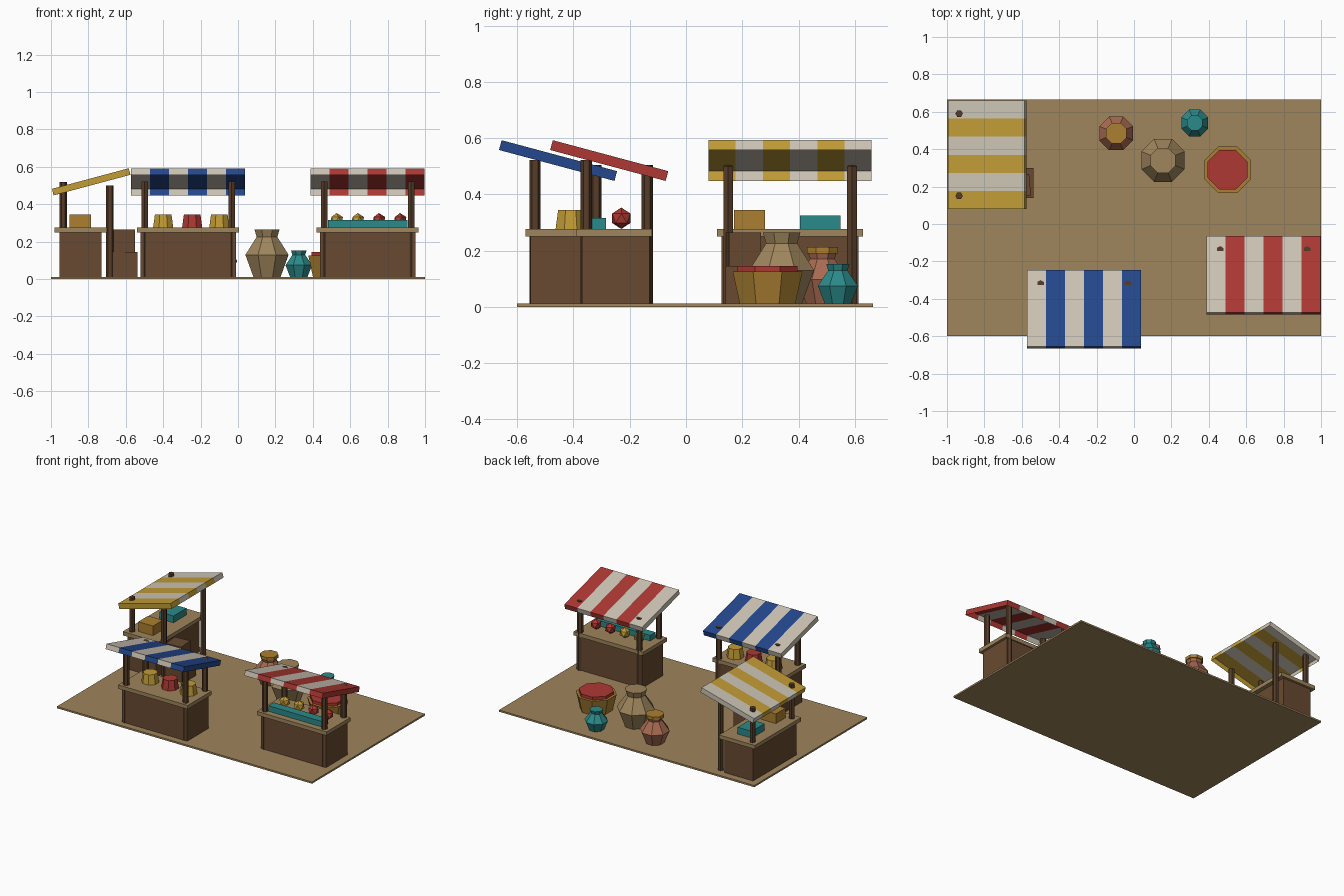
import bpy, bmesh
from math import radians, pi
from mathutils import Matrix, Vector

cube = bpy.data.objects.get("Cube")
if cube:
    bpy.data.objects.remove(cube, do_unlink=True)


def material(name, rgb):
    lin = [((c + 0.055) / 1.055) ** 2.4 for c in rgb] + [1]
    m = bpy.data.materials.new(name)
    m.use_nodes = True
    m.diffuse_color = lin
    m.node_tree.nodes["Principled BSDF"].inputs["Base Color"].default_value = lin
    return m


TAN = material("sandy tan", (0.62, 0.52, 0.36))
WOOD = material("brown wood", (0.41, 0.29, 0.19))
POST = material("dark wood", (0.34, 0.24, 0.16))
CREAM = material("cream cloth", (0.80, 0.77, 0.71))
YELLOW = material("golden yellow", (0.76, 0.61, 0.21))
BLUE = material("deep blue", (0.14, 0.28, 0.55))
RED = material("brick red", (0.68, 0.22, 0.20))
TEAL = material("teal", (0.17, 0.54, 0.54))
CLAY = material("terracotta", (0.66, 0.42, 0.32))
OCHRE = material("ochre", (0.67, 0.50, 0.19))


def finish(name, bm, mats, matrix=Matrix()):
    mesh = bpy.data.meshes.new(name)
    bm.to_mesh(mesh)
    bm.free()
    mesh.transform(matrix)
    for m in mats:
        mesh.materials.append(m)
    ob = bpy.data.objects.new(name, mesh)
    bpy.context.collection.objects.link(ob)
    return ob


def box(name, center, size, mat, matrix=Matrix(), turn=0):
    bm = bmesh.new()
    bmesh.ops.create_cube(bm, size=1)
    local = Matrix.Translation(center) @ Matrix.Rotation(radians(turn), 4, "Z") @ Matrix.Diagonal((*size, 1))
    return finish(name, bm, [mat], matrix @ local)


def span(name, lo, hi, mat, matrix=Matrix()):
    lo, hi = Vector(lo), Vector(hi)
    return box(name, (lo + hi) / 2, hi - lo, mat, matrix)


def lathe(name, place, profile, mat, sides=8, matrix=Matrix()):
    # stacked rings of (radius, height), closed at both ends
    bm = bmesh.new()
    rings = []
    for r, z in profile:
        spin = Matrix.Rotation(pi / sides, 4, "Z")
        rings.append([bm.verts.new(spin @ Matrix.Rotation(2 * pi * i / sides, 4, "Z") @ Vector((r, 0, z)))
                      for i in range(sides)])
    for a, b in zip(rings, rings[1:]):
        for i in range(sides):
            j = (i + 1) % sides
            bm.faces.new((a[i], a[j], b[j], b[i]))
    bm.faces.new(rings[0][::-1])
    bm.faces.new(rings[-1])
    return finish(name, bm, [mat], matrix @ Matrix.Translation(place))


def awning(name, width, y, cloth, matrix):
    # striped sheet with a rim all round, open underneath
    length, thick = 0.425, 0.036
    bm = bmesh.new()
    bmesh.ops.create_grid(bm, x_segments=6, y_segments=1, size=0.5)
    rim = [e for e in bm.edges if e.is_boundary]
    bmesh.ops.scale(bm, vec=(width, length, 1), verts=bm.verts)
    bmesh.ops.translate(bm, vec=(0, 0, thick / 2), verts=bm.verts)
    made = bmesh.ops.extrude_edge_only(bm, edges=rim)["geom"]
    bmesh.ops.translate(bm, vec=(0, 0, -thick), verts=[v for v in made if isinstance(v, bmesh.types.BMVert)])
    bmesh.ops.recalc_face_normals(bm, faces=bm.faces)
    top = max(bm.faces, key=lambda f: f.calc_center_median().z)
    if top.normal.z < 0:
        bmesh.ops.reverse_faces(bm, faces=bm.faces)
    for f in bm.faces:
        x = f.calc_center_median().x / width + 0.5
        f.material_index = min(max(int(x * 6), 0), 5) % 2
    tilt = Matrix.Translation((0, y, 0.52)) @ Matrix.Rotation(radians(-15), 4, "X")
    finish(name, bm, cloth, matrix @ tilt)


def stall(name, place, turn, width, depth, body, post_y, post_top, roof, roof_y, cloth):
    m = Matrix.Translation(place) @ Matrix.Rotation(radians(turn), 4, "Z")
    px = width / 2 - 0.04
    span(name + "_counter_body", (-width / 2 + 0.017, body[0], 0.002),
         (width / 2 - 0.017, body[1], 0.25), WOOD, m)
    span(name + "_counter_top", (-width / 2, -depth / 2, 0.25), (width / 2, depth / 2, 0.277), TAN, m)
    for y, top, end in zip(post_y, post_top, ("front", "back")):
        for x, side in ((-px, "right"), (px, "left")):
            lathe(f"{name}_{end}_{side}_post", (x, y, 0), [(0.02, 0.002), (0.02, top)], POST, 6, m)
    awning(name + "_awning", roof, roof_y, cloth, m)


# Ground
span("ground", (-1, -0.6, 0), (1, 0.665, 0.012), TAN)

# Three market stalls
for name, place, colour in (("blue_stall", (-0.267, -0.437, 0), BLUE), ("red_stall", (0.693, -0.255, 0), RED)):
    stall(name, place, 0, 0.545, 0.267, (-0.115, 0.125), (-0.1, 0.117), (0.522, 0.504),
          0.61, -0.018, [CREAM, colour])
stall("yellow_stall", (-0.84, 0.37, 0), 90, 0.52, 0.28, (-0.11, 0.115), (-0.155, 0.095), (0.5, 0.52),
      0.58, -0.055, [YELLOW, CREAM])

# Tubs on the blue stall
for i, (x, mat) in enumerate(((-0.4, YELLOW), (-0.245, RED), (-0.1, YELLOW))):
    lathe(f"tub_{i + 1}", (x, -0.41, 0.277), [(0.058, 0), (0.048, 0.068)], mat)

# Tray and fruit on the red stall
span("tray", (0.48, -0.345, 0.277), (0.905, -0.285, 0.316), TEAL)
for i, mat in enumerate((YELLOW, YELLOW, RED, RED)):
    bm = bmesh.new()
    bmesh.ops.create_icosphere(bm, subdivisions=1, radius=0.038)
    finish(f"fruit_{i + 1}", bm, [mat], Matrix.Translation((0.527 + 0.113 * i, -0.23, 0.315)))

# Boxes on and beside the yellow stall
span("ochre_box", (-0.9, 0.17, 0.277), (-0.785, 0.28, 0.345), OCHRE)
span("teal_box", (-0.9, 0.405, 0.277), (-0.79, 0.55, 0.325), TEAL)
box("lower_crate", (-0.615, 0.22, 0.074), (0.155, 0.16, 0.143), WOOD)
box("upper_crate", (-0.613, 0.205, 0.205), (0.115, 0.115, 0.119), WOOD, turn=5)

# Jars share one bulging outline
JAR = [(0.60, 0.01), (1, 0.49), (0.48, 0.85), (0.58, 1)]
for name, x, y, r, h, mat in (("tan_jar", 0.155, 0.34, 0.125, 0.265, TAN),
                              ("clay_jar", -0.095, 0.485, 0.098, 0.2, CLAY),
                              ("teal_jar", 0.325, 0.54, 0.077, 0.152, TEAL)):
    lathe(name, (x, y, 0), [(a * r, b * h) for a, b in JAR], mat)
lathe("clay_jar_lid", (-0.095, 0.485, 0.19), [(0.06, 0), (0.06, 0.022)], OCHRE)

# Basket with red filling
lathe("basket", (0.5, 0.29, 0), [(0.105, 0.002), (0.134, 0.125)], OCHRE)
lathe("basket_filling", (0.5, 0.29, 0.12), [(0.115, 0), (0.115, 0.025)], RED)
